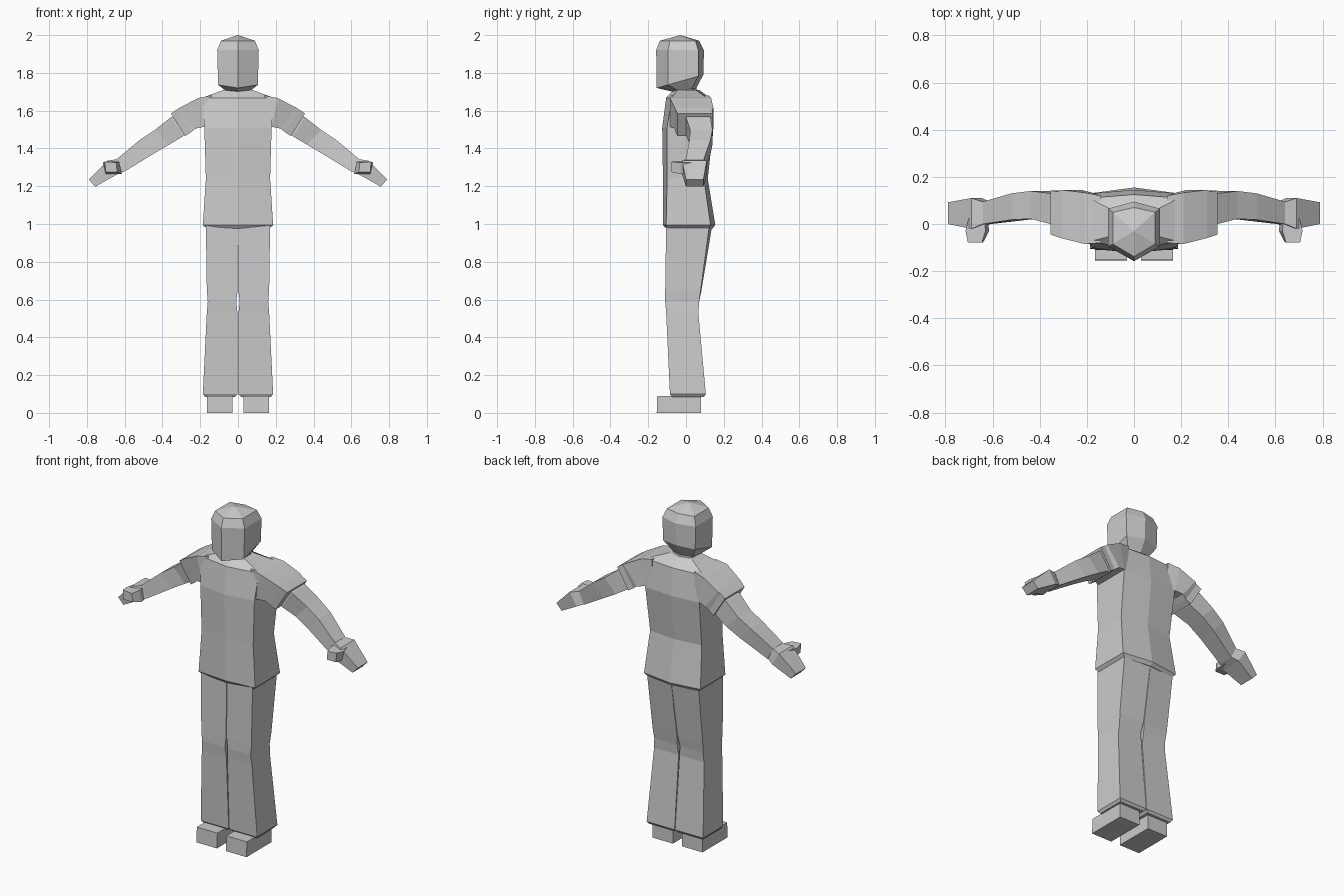
import bpy, bmesh


def loft(name, rings, mirror=False):
    """Skin a closed, flat-faced solid through rings of equal point count."""
    bm = bmesh.new()
    loops = [[bm.verts.new(p) for p in ring] for ring in rings]
    for a, b in zip(loops, loops[1:]):
        for i in range(len(a)):
            j = (i + 1) % len(a)
            bm.faces.new((a[i], a[j], b[j], b[i]))
    bm.faces.new(loops[0])
    bm.faces.new(loops[-1])
    bmesh.ops.remove_doubles(bm, verts=bm.verts, dist=0.0005)
    bmesh.ops.recalc_face_normals(bm, faces=bm.faces)
    mesh = bpy.data.meshes.new(name)
    bm.to_mesh(mesh)
    bm.free()
    ob = bpy.data.objects.new(name, mesh)
    bpy.context.collection.objects.link(ob)
    if mirror:
        ob.modifiers.new("mirror", 'MIRROR').use_mirror_merge = False
    return ob


def hexagon(zf, zb, w, yf, yfs, ybs, yb):
    """Six-sided section with a front and a back ridge, tilted from zf to zb."""
    pts = [(0, yf), (w, yfs), (w, ybs), (0, yb), (-w, ybs), (-w, yfs)]
    return [(x, y, zf + (zb - zf) * (y - yf) / (yb - yf)) for x, y in pts]


def limb(xt, zt, xb, zb, yf, yb):
    """Four-sided arm section from its top and bottom edges."""
    return [(xt, yf, zt), (xt, yb, zt), (xb, yb, zb), (xb, yf, zb)]


def slab(z, x0, x1, yf, yb_in, yb_out):
    """Four-sided level section."""
    return [(x0, yf, z), (x1, yf, z), (x1, yb_out, z), (x0, yb_in, z)]


# Head and neck
loft("head", [
    hexagon(1.66, 1.66, 0.065, -0.06, -0.03, 0.04, 0.07),
    hexagon(1.70, 1.72, 0.065, -0.07, -0.04, 0.03, 0.055),
    hexagon(1.72, 1.79, 0.105, -0.155, -0.095, 0.065, 0.092),
    hexagon(1.92, 1.92, 0.11, -0.158, -0.095, 0.065, 0.095),
    hexagon(1.97, 1.97, 0.09, -0.138, -0.085, 0.05, 0.07),
    hexagon(2.0, 2.0, 0.0001, -0.0301, -0.03, -0.03, -0.0299)])

# Shirt body
loft("shirt", [
    hexagon(0.975, 0.975, 0.165, -0.105, -0.095, 0.12, 0.14),
    hexagon(0.995, 0.995, 0.186, -0.122, -0.105, 0.13, 0.155),
    hexagon(1.24, 1.24, 0.17, -0.122, -0.10, 0.095, 0.115),
    hexagon(1.51, 1.51, 0.178, -0.126, -0.10, 0.13, 0.145),
    hexagon(1.668, 1.668, 0.19, -0.105, -0.075, 0.11, 0.125),
    hexagon(1.71, 1.71, 0.075, -0.065, -0.045, 0.05, 0.07)])

# Short sleeves
loft("sleeves", [
    limb(0.14, 1.68, 0.14, 1.52, -0.08, 0.12),
    limb(0.21, 1.667, 0.178, 1.515, -0.085, 0.133),
    limb(0.31, 1.615, 0.225, 1.505, -0.06, 0.145),
    limb(0.325, 1.605, 0.25, 1.485, -0.055, 0.138),
    limb(0.355, 1.585, 0.28, 1.465, -0.045, 0.142)], True)

# Bare arms
loft("arms", [
    limb(0.29, 1.59, 0.25, 1.50, 0.0, 0.125),
    limb(0.355, 1.565, 0.29, 1.465, 0.0, 0.13),
    limb(0.44, 1.498, 0.365, 1.42, 0.022, 0.14),
    limb(0.52, 1.445, 0.45, 1.37, 0.018, 0.13),
    limb(0.64, 1.345, 0.605, 1.275, 0.0, 0.095)], True)

# Hands and thumbs
loft("hands", [
    limb(0.63, 1.345, 0.60, 1.28, 0.005, 0.09),
    limb(0.69, 1.335, 0.645, 1.26, -0.02, 0.11),
    limb(0.79, 1.235, 0.755, 1.198, 0.0, 0.092)], True)
loft("thumbs", [
    [(0.635, 0.03, 1.33), (0.70, 0.03, 1.325), (0.685, 0.03, 1.26), (0.62, 0.03, 1.27)],
    [(0.63, -0.03, 1.33), (0.715, -0.03, 1.325), (0.70, -0.03, 1.265), (0.615, -0.03, 1.265)],
    [(0.645, -0.078, 1.325), (0.705, -0.078, 1.33), (0.70, -0.078, 1.275), (0.64, -0.078, 1.275)]], True)

# Trouser legs
loft("trouser_legs", [
    slab(1.00, 0.001, 0.17, -0.105, 0.14, 0.125),
    slab(0.65, 0.002, 0.165, -0.11, 0.082, 0.078),
    slab(0.59, 0.009, 0.16, -0.11, 0.07, 0.07),
    slab(0.53, 0.003, 0.165, -0.105, 0.065, 0.065),
    slab(0.10, 0.002, 0.186, -0.085, 0.105, 0.105),
    slab(0.085, 0.015, 0.175, -0.075, 0.095, 0.095)], True)

# Shoes
loft("shoes", [
    slab(0.0, 0.03, 0.165, -0.155, 0.08, 0.08),
    slab(0.09, 0.03, 0.165, -0.152, 0.08, 0.08)], True)
